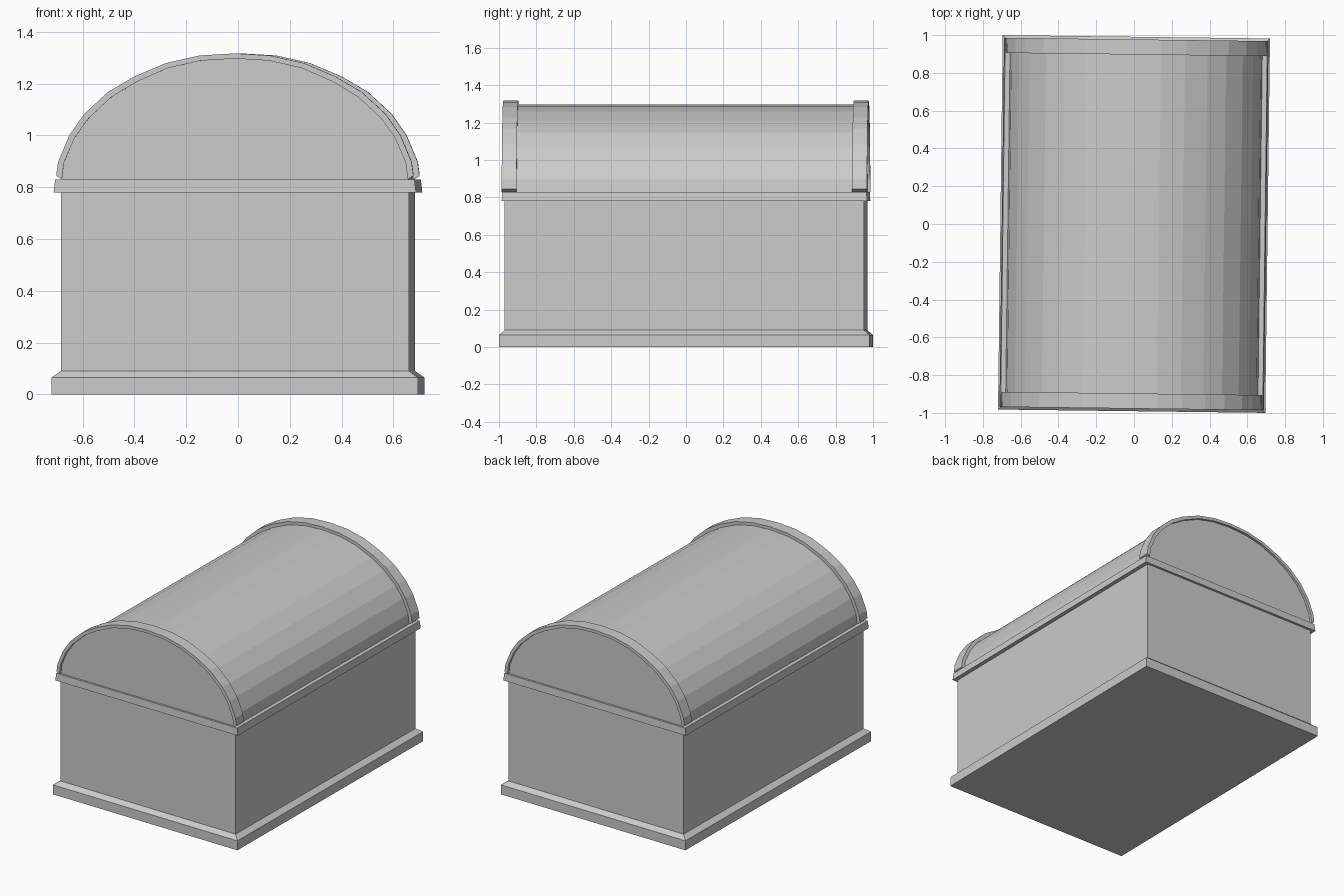
import bpy, bmesh, math

if "Cube" in bpy.data.objects:
    bpy.data.objects.remove(bpy.data.objects["Cube"])

TURN = math.radians(-0.72)  # the whole chest sits slightly turned


def make_object(name, bm):
    bmesh.ops.recalc_face_normals(bm, faces=bm.faces)
    mesh = bpy.data.meshes.new(name)
    bm.to_mesh(mesh)
    bm.free()
    obj = bpy.data.objects.new(name, mesh)
    bpy.context.collection.objects.link(obj)
    obj.rotation_euler.z = TURN
    return obj


def tiers(name, levels):
    """Closed stack of rectangles given as (half width, half length, z)."""
    bm = bmesh.new()
    rings = [[bm.verts.new((sx * w, sy * l, z))
              for sx, sy in ((-1, -1), (1, -1), (1, 1), (-1, 1))]
             for w, l, z in levels]
    for low, high in zip(rings, rings[1:]):
        for i in range(4):
            j = (i + 1) % 4
            bm.faces.new((low[i], low[j], high[j], high[i]))
    bm.faces.new(rings[0])
    bm.faces.new(rings[-1])
    return make_object(name, bm)


def extrude_profile(name, points, y0, y1):
    """Closed prism from an (x, z) outline, running along y."""
    bm = bmesh.new()
    a = [bm.verts.new((x, y0, z)) for x, z in points]
    b = [bm.verts.new((x, y1, z)) for x, z in points]
    n = len(points)
    for i in range(n):
        j = (i + 1) % n
        bm.faces.new((a[i], a[j], b[j], b[i]))
    bm.faces.new(a)
    bm.faces.new(b)
    return make_object(name, bm)


def mirrored(half):
    """Full arch from its right half, which ends on the centre line."""
    return half + [(-x, z) for x, z in reversed(half[:-1])]


def arch_band(name, outer, inner, y0, y1):
    """Arched strip between two matching curves."""
    bm = bmesh.new()
    rows = [[bm.verts.new((x, y, z)) for x, y, z in
             ((o[0], y0, o[1]), (o[0], y1, o[1]), (i[0], y1, i[1]), (i[0], y0, i[1]))]
            for o, i in zip(outer, inner)]
    for r, s in zip(rows, rows[1:]):
        for k in range(4):
            m = (k + 1) % 4
            bm.faces.new((r[k], r[m], s[m], s[k]))
    bm.faces.new(rows[0])
    bm.faces.new(rows[-1])
    return make_object(name, bm)


# Lid curves
outer_arch = mirrored([(0.69, 0.845), (0.683, 0.897), (0.64, 1.0), (0.583, 1.082),
                       (0.49, 1.168), (0.388, 1.228), (0.265, 1.28),
                       (0.135, 1.309), (0, 1.317)])
inner_arch = mirrored([(0.668, 0.83), (0.66, 0.895), (0.619, 0.991), (0.565, 1.066),
                       (0.477, 1.148), (0.378, 1.208), (0.259, 1.26),
                       (0.132, 1.289), (0, 1.297)])

# Box with flared plinth
tiers("plinth", [(0.7075, 0.991, 0), (0.7075, 0.991, 0.065), (0.6725, 0.961, 0.09)])
tiers("chest_body", [(0.6725, 0.961, 0.09), (0.6725, 0.961, 0.78)])

# Trim around the opening
tiers("lid_trim", [(0.70, 0.977, 0.78), (0.694, 0.974, 0.83)])

# Barrel lid and its raised end rims
extrude_profile("barrel_lid", inner_arch, -0.961, 0.961)
for name, s in (("front_rim", -1), ("back_rim", 1)):
    arch_band(name, outer_arch, inner_arch, s * 0.897, s * 0.977)
